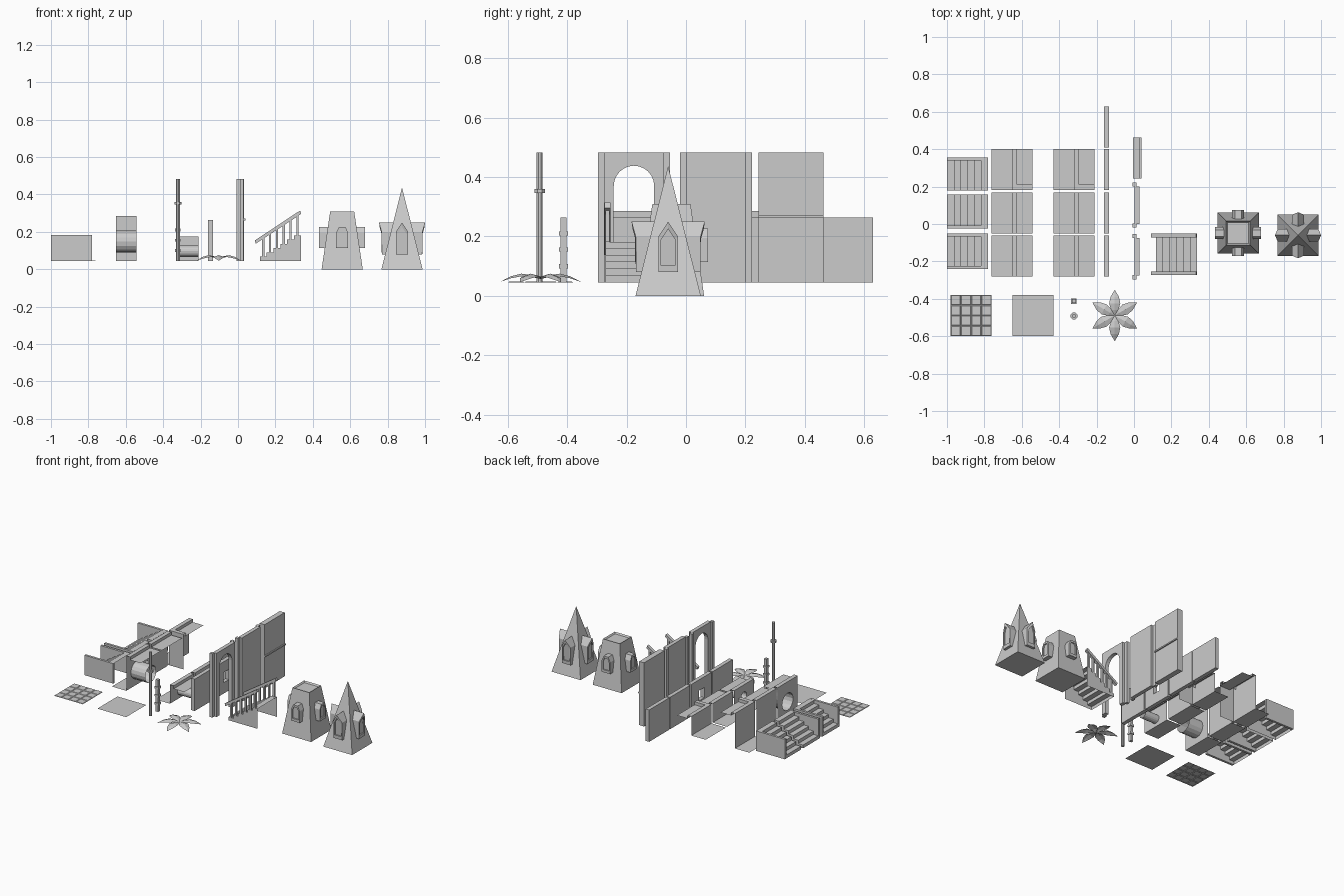
import bpy, bmesh
from math import pi, cos, sin
from mathutils import Vector, Matrix

if "Cube" in bpy.data.objects:
    bpy.data.objects.remove(bpy.data.objects["Cube"])

U, B = 0.219, 0.045          # module size, floor level


def finish(name, bm):
    bmesh.ops.remove_doubles(bm, verts=bm.verts, dist=1e-5)
    bmesh.ops.recalc_face_normals(bm, faces=bm.faces)
    me = bpy.data.meshes.new(name)
    bm.to_mesh(me)
    bm.free()
    ob = bpy.data.objects.new(name, me)
    bpy.context.collection.objects.link(ob)
    return ob


def add_box(bm, x0, x1, y0, y1, z0, z1):
    m = Matrix.Translation(((x0+x1)/2, (y0+y1)/2, (z0+z1)/2)) @ Matrix.Diagonal((x1-x0, y1-y0, z1-z0, 1))
    bmesh.ops.create_cube(bm, size=1, matrix=m)


def add_face(bm, pts):
    return bm.faces.new([bm.verts.new(p) for p in pts])


def add_sheet(bm, prof, y0, y1):
    """Sweep an open x-z profile along y."""
    for (xa, za), (xb, zb) in zip(prof, prof[1:]):
        add_face(bm, [(xa, y0, za), (xb, y0, zb), (xb, y1, zb), (xa, y1, za)])


def add_plate(bm, loops, x, thick=0):
    """Fill y-z loops (outline, holes) in the plane x, optionally thickened."""
    edges = []
    for lp in loops:
        vs = [bm.verts.new((x, y, z)) for y, z in lp]
        edges += [bm.edges.new((vs[i], vs[i-1])) for i in range(len(vs))]
    res = bmesh.ops.triangle_fill(bm, use_beauty=True, edges=edges, normal=(1, 0, 0))
    if thick:
        fs = [f for f in res['geom'] if isinstance(f, bmesh.types.BMFace)]
        ext = bmesh.ops.extrude_face_region(bm, geom=fs, use_keep_orig=True)
        vs = [v for v in ext['geom'] if isinstance(v, bmesh.types.BMVert)]
        bmesh.ops.translate(bm, verts=vs, vec=(thick, 0, 0))


def rect(y0, y1, z0, z1):
    return [(y0, z0), (y1, z0), (y1, z1), (y0, z1)]


def add_steps(bm, x0, y0, y1, skirts):
    """Six hollow steps climbing toward +x, with closed sides where wanted."""
    r, t = 0.0228, U/6
    prof = [(x0, B)]
    for i in range(6):
        prof += [(x0+i*t, B+(i+1)*r), (x0+(i+1)*t, B+(i+1)*r)]
    add_sheet(bm, prof, y0, y1)
    for y in skirts:
        add_face(bm, [(x, y, z) for x, z in prof] + [(x0+U, y, B)])


# Plain stairs with side walls on the back, the front, or both
for n, (y0, y1, back, front) in enumerate([(0.18, 0.355, 1, 0), (-0.025, 0.157, 0, 1), (-0.24, -0.05, 1, 1)]):
    bm = bmesh.new()
    ys0, ys1 = y0 + 0.016*front, y1 - 0.016*back
    add_steps(bm, -1, ys0, ys1, [y for y, w in ((ys0, front), (ys1, back)) if not w])
    if front:
        add_box(bm, -1, -1+U, y0, ys0, B, B+0.137)
    if back:
        add_box(bm, -1, -1+U, ys1, y1, B, B+0.137)
    finish(f"stairs_{n}", bm)


# Channel sections: floor, side wall, curb and walkway
def channel(name, x0, y0, h, kind):
    bm = bmesh.new()
    y1, xw, x1, c, k = y0+U, x0+U/2, x0+U, 0.028, 0.021
    top, walk = B+h+k, B+h
    add_sheet(bm, [(x0, B), (xw, B)], y0, y1)
    add_sheet(bm, [(xw, top), (xw+c, top), (xw+c, walk), (x1, walk)], y0, y1)
    holes = []
    if kind == "pipe":
        r, yc, zc = h*0.27, y0+U/2, B+h*0.47
        ring = [(yc+r*cos(2*pi*i/16), zc+r*sin(2*pi*i/16)) for i in range(16)]
        holes = [ring]
        for i in range(16):
            a, b = ring[i-1], ring[i]
            add_face(bm, [(xw, *a), (xw, *b), (x1, *b), (x1, *a)])
    add_plate(bm, [rect(y0, y1, B, top)] + holes, xw)
    if kind == "corner":
        add_face(bm, [(xw, y0, B), (x1, y0, B), (x1, y0, top), (xw, y0, top)])
        add_face(bm, [(xw, y0, top), (x1, y0, top), (x1, y0+c, top), (xw, y0+c, top)])
        add_face(bm, [(xw, y0+c, walk), (x1, y0+c, walk), (x1, y0+c, top), (xw, y0+c, top)])
    finish(name, bm)


for label, x0, h in (("high", -0.763, U), ("low", -0.431, U/2)):
    for kind, y0 in (("corner", 0.183), ("straight", -0.05), ("pipe", -0.28)):
        channel(f"{label}_channel_{kind}", x0, y0, h, kind)

# Low walls, one with a drain opening
for n, y0 in enumerate((0.41, 0.183, -0.05, -0.28)):
    bm = bmesh.new()
    loops = [rect(y0, y0+U, B, B+U)]
    if n == 2:
        loops.append(rect(y0+0.08, y0+0.14, 0.12, 0.19))
    add_plate(bm, loops, -0.16, 0.027)
    finish(f"low_wall_{n}", bm)

# Tall plain wall with a ledge at mid height
bm = bmesh.new()
add_box(bm, -0.005, 0.032, 0.243, 0.243+U, B, B+2*U)
add_box(bm, 0.032, 0.04, 0.243, 0.243+U, 0.262, 0.271)
finish("tall_wall_ledge", bm)

# Tall walls with end pilasters, the second with an archway
for name, yc, arch in (("tall_wall_pilasters", 0.101, 0), ("tall_wall_arch", -0.175, 1)):
    bm = bmesh.new()
    a, b, top = yc-0.1, yc+0.1, B+2*U
    if arch:
        r = 0.068
        curve = [(yc+r*cos(pi*i/12), 0.37+r*sin(pi*i/12)) for i in range(13)]
        loop = [(a, B), (a, top), (b, top), (b, B), (yc+r, B)] + curve + [(yc-r, B)]
    else:
        loop = rect(a, b, B, top)
    add_plate(bm, [loop], 0.003, 0.026)
    for s in (-1, 1):
        y = yc + s*0.11
        add_box(bm, -0.008, 0.013, y-0.011, y+0.011, B, top)
    finish(name, bm)

# Floor tiles: flagged and plain
bm = bmesh.new()
bmesh.ops.create_grid(bm, x_segments=4, y_segments=4, size=U/2, matrix=Matrix.Translation((-0.871, -0.489, B)))
bmesh.ops.inset_individual(bm, faces=bm.faces[:], thickness=0.005, depth=0.003)
finish("flagstone_floor", bm)
bm = bmesh.new()
bmesh.ops.create_grid(bm, x_segments=1, y_segments=1, size=U/2, matrix=Matrix.Translation((-0.541, -0.489, B)))
finish("plain_floor", bm)


# Upright pipes with collars
def post(name, y, h, sides, rad, collars, crad):
    bm = bmesh.new()
    for z0, z1, r in [(B, B+h, rad)] + [(z-0.007, z+0.007, crad) for z in collars]:
        m = Matrix.Translation((-0.321, y, (z0+z1)/2)) @ Matrix.Rotation(pi/sides, 4, 'Z')
        bmesh.ops.create_cone(bm, cap_ends=True, segments=sides, depth=z1-z0,
                              radius1=r/cos(pi/sides), radius2=r/cos(pi/sides), matrix=m)
    finish(name, bm)


post("tall_pipe", -0.492, 2*U, 8, 0.01, [0.353], 0.018)
post("short_pipe", -0.412, U, 4, 0.01, [0.1, 0.156, 0.21], 0.0145)

# Plant with six arched, folded leaves
bm = bmesh.new()
spine = [(0, 0.058, 0.002), (0.03, 0.07, 0.019), (0.065, 0.075, 0.03), (0.1, 0.066, 0.022), (0.137, 0.047, 0.0005)]
for k in range(6):
    m = Matrix.Translation((-0.103, -0.489, 0)) @ Matrix.Rotation(pi/2+k*pi/3, 4, 'Z')
    for s in (-1, 1):
        for (ra, za, wa), (rb, zb, wb) in zip(spine, spine[1:]):
            add_face(bm, [m @ Vector(p) for p in ((ra, 0, za), (rb, 0, zb), (rb, s*wb, zb-wb*0.3), (ra, s*wa, za-wa*0.3))])
finish("plant_leaves", bm)

# Stairs with handrails
bm = bmesh.new()
sx, sy0, sy1 = 0.117, -0.27, -0.056
add_steps(bm, sx, sy0, sy1, (sy0, sy1))
finish("railed_stairs", bm)
bm = bmesh.new()
for y in (-0.264, -0.062):
    rail = [(0.095, 0.137), (0.338, 0.296), (0.332, 0.314), (0.09, 0.154)]
    f = add_face(bm, [(x, y-0.01, z) for x, z in rail])
    ext = bmesh.ops.extrude_face_region(bm, geom=[f], use_keep_orig=True)
    bmesh.ops.translate(bm, verts=[v for v in ext['geom'] if isinstance(v, bmesh.types.BMVert)], vec=(0, 0.02, 0))
    for i in range(6):
        x = sx + (i+0.5)*U/6
        add_box(bm, x-0.006, x+0.006, y-0.006, y+0.006, B+(i+1)*0.0228, 0.147+(x-0.095)*0.655)
finish("handrails", bm)


# Towers: tapered square bodies with a dormer on each side
def dormers(name, cx, cy, prof, inner):
    """prof: (side, z, distance outward) corners of the dormer front."""
    bm = bmesh.new()
    for k in range(4):
        m = Matrix.Translation((cx, cy, 0)) @ Matrix.Rotation(k*pi/2, 4, 'Z')
        out = [m @ Vector((s, -d, z)) for s, z, d in prof]
        back = [m @ Vector((s, -inner, z)) for s, z, d in prof]
        for i in range(len(prof)):
            add_face(bm, [out[i-1], out[i], back[i], back[i-1]])
        c = sum(out, Vector()) / len(out)
        push = m.to_3x3() @ Vector((0, 0.008, 0))
        edge = [c + (p-c)*0.72 for p in out]
        deep = [p + push for p in edge]
        for i in range(len(prof)):
            add_face(bm, [out[i-1], out[i], edge[i], edge[i-1]])
            add_face(bm, [edge[i-1], edge[i], deep[i], deep[i-1]])
        add_face(bm, deep)
    finish(name, bm)


def taper(cx, cy, half, top, h):
    bm = bmesh.new()
    m = Matrix.Translation((cx, cy, h/2)) @ Matrix.Rotation(pi/4, 4, 'Z')
    bmesh.ops.create_cone(bm, cap_ends=True, segments=4, radius1=half*2**.5, radius2=top*2**.5, depth=h, matrix=m)
    return bm


bm = taper(0.557, -0.049, 0.11, 0.064, 0.31)
lid = max(bm.faces, key=lambda f: f.calc_center_median().z)
bmesh.ops.inset_region(bm, faces=[lid], thickness=0.011, depth=0)
bmesh.ops.translate(bm, verts=lid.verts[:], vec=(0, 0, -0.01))
finish("flat_tower", bm)
dormers("flat_tower_dormers", 0.557, -0.049,
        [(-0.032, 0.115, 0.123), (0.032, 0.115, 0.123), (0.032, 0.195, 0.123),
         (0.017, 0.227, 0.123), (-0.017, 0.227, 0.123), (-0.032, 0.195, 0.123)], 0.068)

finish("spire_tower", taper(0.877, -0.06, 0.11, 0, 0.437))
dormers("spire_tower_dormers", 0.877, -0.06,
        [(-0.033, 0.08, 0.108), (0.033, 0.08, 0.108), (0.033, 0.2, 0.109),
         (0, 0.25, 0.123), (-0.033, 0.2, 0.109)], 0.044)
